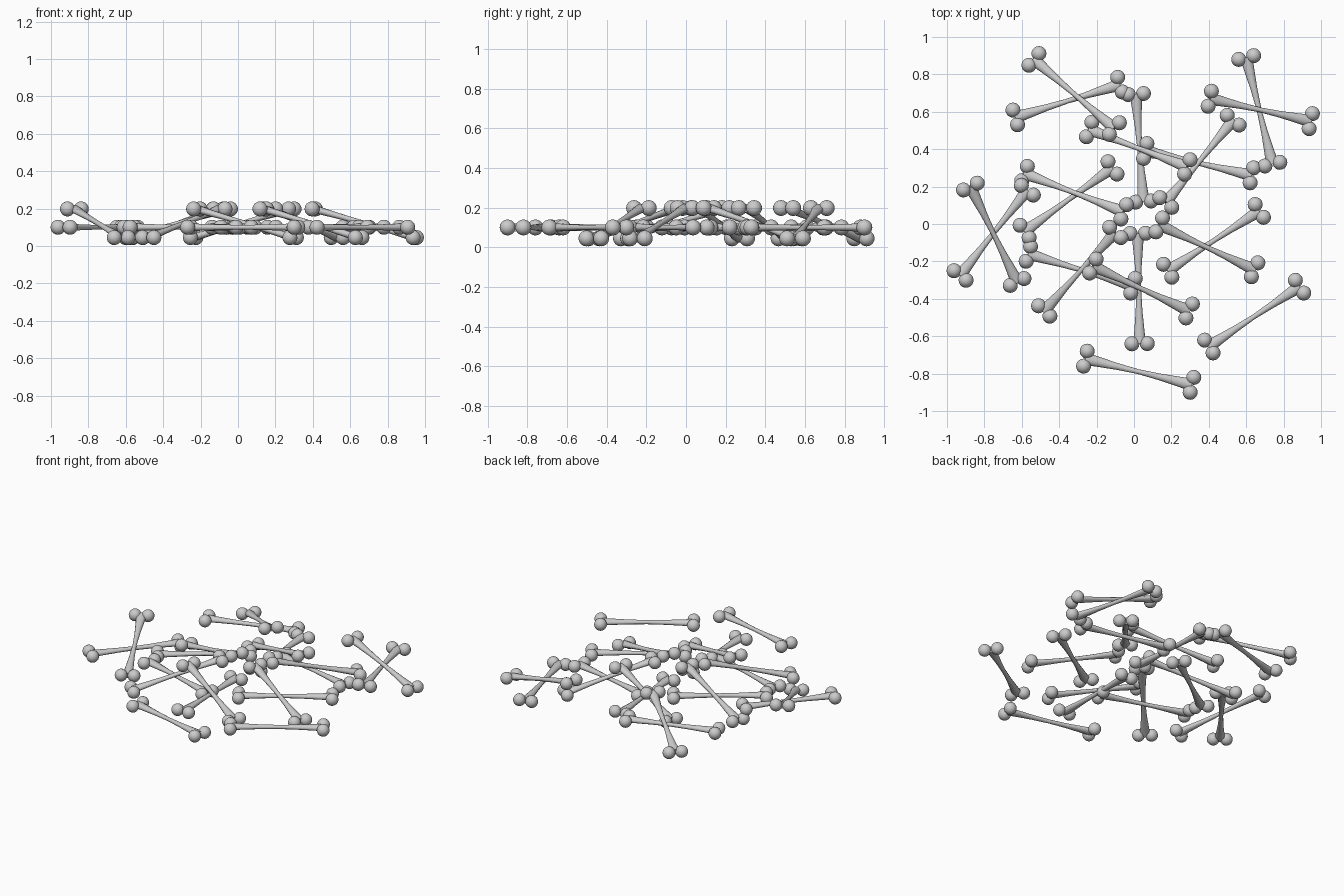
import bpy, bmesh, math
from mathutils import Vector, Matrix

if "Cube" in bpy.data.objects:
    bpy.data.objects.remove(bpy.data.objects["Cube"])

LOW, MID, HIGH = 0.045, 0.10, 0.198   # knob heights: ground end, flat bone, raised end
KNOB_R, KNOB_GAP = 0.04, 0.041        # knob radius, half distance within a pair

# shaft profile: position along the bone (0..1), half width, half thickness
SHAFT = [(0.0, 0.034, 0.022), (0.12, 0.027, 0.019), (0.3, 0.018, 0.015), (0.5, 0.013, 0.013),
         (0.7, 0.018, 0.015), (0.88, 0.027, 0.019), (1.0, 0.034, 0.022)]


def bone(name, a, b):
    a, b = Vector(a), Vector(b)
    along = (b - a).normalized()
    side = along.cross(Vector((0, 0, 1))).normalized()
    up = side.cross(along)
    bm = bmesh.new()
    # slim shaft flaring towards both ends
    n = 10
    rings = []
    for t, w, h in SHAFT:
        c = a.lerp(b, t)
        rings.append([bm.verts.new(c + side * w * math.cos(2 * math.pi * i / n)
                                   + up * h * math.sin(2 * math.pi * i / n)) for i in range(n)])
    for r, s in zip(rings, rings[1:]):
        for i in range(n):
            bm.faces.new((r[i], r[(i + 1) % n], s[(i + 1) % n], s[i]))
    bm.faces.new(rings[0])
    bm.faces.new(rings[-1])
    # pair of round knobs at each end
    for end in (a, b):
        for s in (-1, 1):
            bmesh.ops.create_uvsphere(bm, u_segments=20, v_segments=12, radius=KNOB_R,
                                      matrix=Matrix.Translation(end + side * s * KNOB_GAP))
    bmesh.ops.recalc_face_normals(bm, faces=bm.faces)
    for f in bm.faces:
        f.smooth = len(f.verts) < 5
    me = bpy.data.meshes.new(name)
    bm.to_mesh(me)
    bm.free()
    bpy.context.collection.objects.link(bpy.data.objects.new(name, me))


# bones lying level: both end positions (x, y)
flat = [
    (-.635, .57, -.075, .745), (.01, .695, .05, .12), (.06, .39, .63, .26),
    (.60, .89, .74, .32), (-.115, .30, -.585, -.04), (-.57, .18, -.93, -.275),
    (.67, .07, .18, -.25), (.02, -.05, .03, -.64), (-.565, -.16, -.005, -.33),
    (.40, -.655, .885, -.335), (-.26, -.72, .31, -.86),
]
# bones leaning over others: ground end, then raised end
leaning = [
    (-.535, .88, -.105, .51), (-.24, .505, .285, .305), (.945, .55, .405, .67),
    (.53, .555, .17, .115), (-.585, .27, -.055, .065), (-.625, -.31, -.875, .20),
    (.645, -.245, .135, -.005), (-.48, -.465, -.10, -.045), (.295, -.465, -.22, -.225),
]
for i, (x0, y0, x1, y1) in enumerate(flat):
    bone(f"flat_bone_{i + 1}", (x0, y0, MID), (x1, y1, MID))
for i, (x0, y0, x1, y1) in enumerate(leaning):
    bone(f"leaning_bone_{i + 1}", (x0, y0, LOW), (x1, y1, HIGH))
